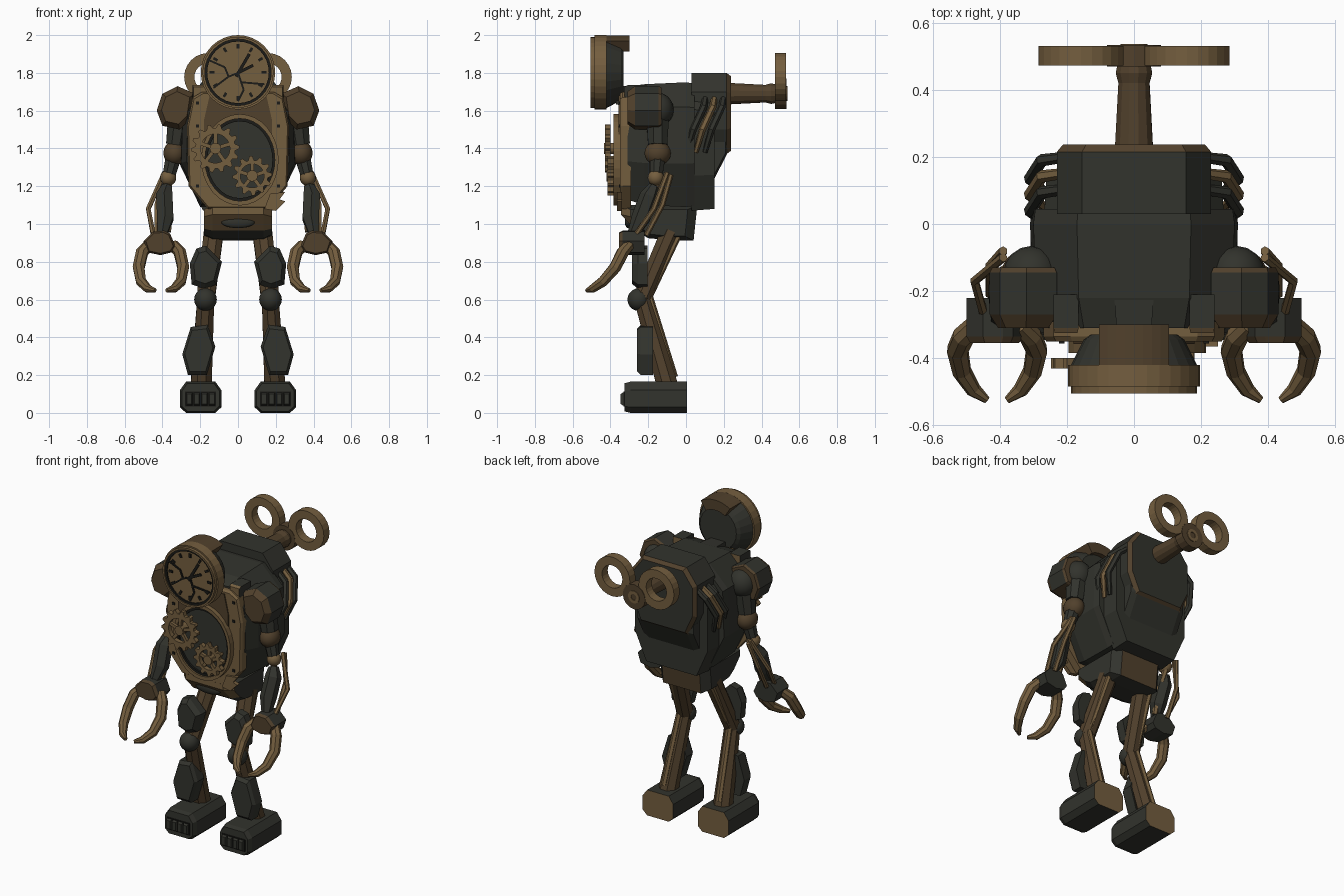
import bpy, bmesh, math
from mathutils import Vector, Matrix

if "Cube" in bpy.data.objects:
    bpy.data.objects.remove(bpy.data.objects["Cube"], do_unlink=True)


def material(name, r, g, b):
    m = bpy.data.materials.new(name)
    m.use_nodes = True
    m.diffuse_color = (r, g, b, 1)
    m.node_tree.nodes["Principled BSDF"].inputs["Base Color"].default_value = (r, g, b, 1)
    return m


PALETTE = [material("dark iron", .032, .033, .026), material("bronze", .175, .112, .049),
           material("rust brown", .082, .052, .025), material("black line", .011, .011, .009)]
IRON, BRONZE, RUST, BLACK = range(4)


def finish(name, bm, paint, smooth=False):
    """Turn a bmesh into an object; paint is a colour index or a rule (centre, normal) -> index."""
    bmesh.ops.recalc_face_normals(bm, faces=bm.faces)
    bm.normal_update()
    me = bpy.data.meshes.new(name)
    for m in PALETTE:
        me.materials.append(m)
    for f in bm.faces:
        f.smooth = smooth
        f.material_index = paint(f.calc_center_median(), f.normal) if callable(paint) else paint
    bm.to_mesh(me)
    bm.free()
    ob = bpy.data.objects.new(name, me)
    bpy.context.collection.objects.link(ob)


def add_loft(bm, rings, closed=False):
    loops = [[bm.verts.new(p) for p in ring] for ring in rings]
    n = len(loops[0])
    pairs = list(zip(loops, loops[1:])) + ([(loops[-1], loops[0])] if closed else [])
    for a, b in pairs:
        for i in range(n):
            bm.faces.new((a[i], a[(i + 1) % n], b[(i + 1) % n], b[i]))
    if not closed:
        bm.faces.new(loops[0])
        bm.faces.new(loops[-1])


def prism(name, profile, steps, paint, axis="y"):
    """Sweep a flat profile along an axis through (position, scale) steps."""
    cu = (min(p[0] for p in profile) + max(p[0] for p in profile)) / 2
    cv = (min(p[1] for p in profile) + max(p[1] for p in profile)) / 2
    rings = []
    for t, k in steps:
        flat = [(cu + (u - cu) * k, cv + (v - cv) * k) for u, v in profile]
        rings.append([(u, t, v) if axis == "y" else (t, u, v) for u, v in flat])
    bm = bmesh.new()
    add_loft(bm, rings)
    finish(name, bm, paint)


def both(half):
    return half + [(-x, z) for x, z in reversed(half)]


def flip(points, s):
    return [(p[0] * s,) + tuple(p[1:]) for p in points]


def rect(x0, x1, z0, z1):
    return [(x0, z0), (x1, z0), (x1, z1), (x0, z1)]


def circle(x, z, rx, rz, n=24):
    return [(x + rx * math.cos(math.tau * i / n), z + rz * math.sin(math.tau * i / n)) for i in range(n)]


def tube(name, path, radii, paint, n=8):
    """Sweep a polygon along a path, carrying its frame so that it does not twist."""
    pts = [Vector(p) for p in path]
    rings, side = [], Vector((1, .01, .02))
    for i, p in enumerate(pts):
        d = (pts[min(i + 1, len(pts) - 1)] - pts[max(i - 1, 0)]).normalized()
        side = (side - d * side.dot(d)).normalized()
        up = side.cross(d)
        angles = [math.tau * (k + .5) / n for k in range(n)]
        rings.append([p + radii[i] * (side * math.cos(a) + up * math.sin(a)) for a in angles])
    bm = bmesh.new()
    add_loft(bm, rings)
    finish(name, bm, paint)


def ball(name, c, size, paint):
    bm = bmesh.new()
    mat = Matrix.Translation(c) @ Matrix.Diagonal((*size, 1))
    bmesh.ops.create_uvsphere(bm, u_segments=16, v_segments=10, radius=1, matrix=mat)
    finish(name, bm, paint, True)


def annulus(name, x, z, outer, inner, y0, y1, paint, n=32, stretch=1, tooth=0):
    def loop(r, y, cut):
        ring = []
        for i in range(n):
            a, q = math.tau * i / n, r - (cut if i % 4 > 1 else 0)
            ring.append((x + q * math.cos(a), y, z + q * stretch * math.sin(a)))
        return ring
    bm = bmesh.new()
    add_loft(bm, [loop(outer, y0, tooth), loop(outer, y1, tooth), loop(inner, y1, 0), loop(inner, y0, 0)], True)
    finish(name, bm, paint)


def strokes(name, lines, y, w, paint, thick=.008):
    bm = bmesh.new()
    for x0, z0, x1, z1 in lines:
        d = Vector((x1 - x0, 0, z1 - z0)).normalized() * w / 2
        o = Vector((-d.z, 0, d.x))
        a, b = Vector((x0, y, z0)), Vector((x1, y, z1))
        quad = [a + o, b + o, b - o, a - o]
        add_loft(bm, [quad, [p + Vector((0, thick, 0)) for p in quad]])
    finish(name, bm, paint)


# Torso, back housing and pelvis
prism("torso", both([(.17, 1.75), (.30, 1.62), (.31, 1.32), (.2, 1.09)]),
      [(-.31, .88), (-.22, .97), (0, 1), (.045, .98)], IRON)
prism("torso_rear", both([(.16, 1.72), (.26, 1.6), (.26, 1.26), (.18, 1.08)]), [(.03, 1.03), (.15, 1)], IRON)
prism("back_housing", both([(.155, 1.80), (.23, 1.70), (.23, 1.5), (.17, 1.37)]),
      [(.03, 1), (.215, 1), (.237, .92)], lambda c, n: RUST if c.y > .217 and n.y < .95 else IRON)
prism("housing_base", [(.03, 1.24), (.15, 1.24), (.225, 1.385), (.225, 1.45), (.03, 1.45)],
      [(-.2, .85), (-.16, 1), (.16, 1), (.2, .85)], IRON, "x")
prism("pelvis", [(-.345, 1.1), (-.345, 1.05), (-.265, .965), (-.2, .925), (-.06, .912), (.04, .912), (.06, 1.1)],
      [(-.18, .75), (-.135, 1), (.135, 1), (.18, .75)],
      lambda c, n: BRONZE if n.y < -.3 and c.z > .96 and c.y < -.2 else RUST if n.y > .7 else IRON, "x")
ball("pelvis_inlay", (0, -.306, 1.012), (.09, .018, .034), IRON)

# Chest plate, window and clockwork
prism("chest_plate", both([(.19, 1.70), (.24, 1.67), (.27, 1.52), (.262, 1.2), (.16, 1.08)]),
      [(-.35, .97), (-.335, 1), (-.29, 1)], BRONZE)
prism("chest_panel", both([(.15, 1.68), (.18, 1.55), (.18, 1.42)]), [(-.357, 1), (-.34, 1)], RUST)
prism("torn_plate", [(.14, 1.08), (.2, 1.07), (.25, 1.12), (.22, 1.13), (.25, 1.17), (.17, 1.16)],
      [(-.365, 1), (-.34, 1)], BRONZE)
prism("window", circle(.01, 1.34, .19, .225), [(-.362, 1), (-.34, 1)], IRON)
annulus("window_frame", .01, 1.34, .205, .185, -.385, -.34, BRONZE, stretch=1.18)
annulus("window_seal", .01, 1.34, .186, .172, -.374, -.34, BLACK, stretch=1.18)
for tag, x, z, r, y, teeth in (("upper", -.12, 1.4, .128, -.43, 14), ("lower", .075, 1.255, .105, -.415, 12)):
    annulus(tag + "_gear", x, z, r, r * .6, y, y + .03, BRONZE, teeth * 4, 1, .022)
    prism(tag + "_gear_hub", circle(x, z, .03, .03, 12), [(y - .005, 1), (-.35, 1)], BRONZE)
    arms = [math.tau * k / 5 + .3 for k in range(5)]
    strokes(tag + "_gear_spokes", [(x, z, x + r * .7 * math.cos(a), z + r * .7 * math.sin(a)) for a in arms],
            y + .005, .02, BRONZE, .02)

# Clock head
HZ = 1.803
prism("neck", rect(-.06, .06, 1.62, 1.74), [(-.37, .8), (-.2, 1)], IRON)
prism("head", circle(0, HZ, .2, .2), [(-.488, .88), (-.42, .94), (-.345, .75), (-.33, .65)],
      lambda c, n: BRONZE if n.y < -.9 else IRON)
annulus("head_rim", 0, HZ, .197, .165, -.485, -.42, BRONZE)
annulus("head_lip", 0, HZ, .188, .176, -.505, -.48, BRONZE)
annulus("dial_ring", 0, HZ, .177, .163, -.497, -.48, BLACK)
arc = [math.radians(58 + 8 * i) for i in range(9)]
prism("head_cap", [(.196 * math.cos(a), HZ + .196 * math.sin(a)) for a in arc]
      + [(.13 * math.cos(a), HZ + .13 * math.sin(a)) for a in reversed(arc)],
      [(-.43, 1), (-.30, 1)], RUST)
ticks = [(math.sin(math.tau * k / 12), math.cos(math.tau * k / 12)) for k in range(12)]
strokes("dial_ticks", [(u * .125, HZ + v * .125, u * .15, HZ + v * .15) for u, v in ticks], -.495, .014, BLACK)
strokes("clock_hands", [(-.01, 1.78, .06, 1.9), (0, 1.8, .08, 1.84)], -.497, .016, BLACK)
crack = [(-.16, 1.87), (-.07, 1.83), (-.05, 1.78), (0, 1.8), (.03, 1.71), (0, 1.65)]
lines = [a + b for a, b in zip(crack, crack[1:])]
strokes("dial_cracks", lines + [(-.05, 1.78, -.13, 1.72), (.02, 1.75, .14, 1.74)], -.495, .01, BLACK)

# Winding key
tube("key_shaft", [(0, .2, 1.69), (0, .42, 1.69), (0, .45, 1.69), (0, .48, 1.69)], [.06, .048, .056, .05], RUST, 12)
prism("key_hub", circle(0, 1.69, .08, .08, 16), [(.47, 1), (.533, 1)], RUST)
annulus("key_hub_ring", 0, 1.69, .04, .02, .525, .537, BRONZE, 16)

for s, side in ((1, "left"), (-1, "right")):
    def name(part):
        return side + "_" + part

    annulus(name("key_bow"), .158 * s, 1.778, .127, .073, .472, .53, BRONZE, 24)
    strokes(name("chest_rivets"), [(.215 * s, z - .008, .215 * s, z + .008) for z in (1.64, 1.52, 1.2)],
            -.356, .016, BLACK)
    prism(name("shoulder_strap"), flip(rect(.165, .24, 1.54, 1.735), s), [(-.325, .9), (-.31, 1), (-.21, 1)],
          lambda c, n: BRONZE if abs(n.y) > .5 else IRON)

    # Side vent pipes
    for k, colour in enumerate((IRON, BRONZE, IRON)):
        d = -.048 * k
        tube(name("vent_pipe_%d" % (k + 1)), flip([(.2, .2 + d, 1.68), (.275, .19 + d, 1.62),
             (.31, .135 + d, 1.5), (.27, .1 + d, 1.38)], s), [.016, .019, .019, .013], colour, 6)

    # Shoulder and arm
    prism(name("shoulder_guard"), flip([(.23, 1.69), (.32, 1.73), (.40, 1.69), (.43, 1.6), (.40, 1.52),
          (.31, 1.50), (.25, 1.56)], s), [(-.31, .75), (-.27, 1), (-.145, 1), (-.13, .93)],
          lambda c, n: RUST if abs(n.y) > .3 or n.z < -.5 else IRON)
    ball(name("shoulder_ball"), (.305 * s, -.15, 1.605), (.085, .085, .09), IRON)
    tube(name("upper_arm"), flip([(.31, -.15, 1.57), (.33, -.15, 1.42)], s), [.065, .055], IRON)
    ball(name("arm_ball"), (.335 * s, -.15, 1.375), (.06, .07, .065), RUST)
    tube(name("arm_link"), flip([(.34, -.15, 1.36), (.37, -.16, 1.24)], s), [.045, .035], IRON)
    ball(name("elbow_ball"), (.37 * s, -.16, 1.245), (.043, .043, .043), BRONZE)
    tube(name("forearm"), flip([(.375, -.17, 1.2), (.39, -.195, 1.15), (.385, -.24, 1.03), (.40, -.28, .95)], s),
         [.03, .05, .05, .03], IRON, 6)
    for part, pts, r in (("outer_rod", [(.39, -.1, 1.27), (.475, -.17, 1.08), (.45, -.26, .95)], .014),
                         ("inner_rod", [(.37, -.13, 1.26), (.36, -.2, 1.1), (.37, -.25, .96)], .018),
                         ("rear_rod", [(.39, -.08, 1.26), (.43, -.125, 1.1), (.43, -.21, .94)], .014)):
        tube(name(part), flip(pts, s), [r] * 3, BRONZE, 6)

    # Hand and pincers
    prism(name("hand"), flip([(.33, .88), (.36, .95), (.39, .965), (.45, .96), (.50, .91), (.48, .85), (.41, .835),
          (.35, .85)], s), [(-.355, .85), (-.335, 1), (-.22, 1)], lambda c, n: RUST if n.y < -.3 else IRON)
    for part, q in (("outer_claw", 1), ("inner_claw", -1)):
        pts = [(.408 + q * dx, y, z) for dx, y, z in ((.065, -.3, .89), (.1, -.335, .85), (.118, -.375, .77),
               (.105, -.44, .695), (.07, -.495, .658), (.03, -.525, .648))]
        tube(name(part), flip(pts, s), [.03, .034, .033, .029, .023, .011], BRONZE)

    # Leg
    tube(name("thigh"), flip([(.12, -.05, 1.03), (.17, -.23, .61)], s), [.057, .052], RUST)
    tube(name("thigh_rod"), flip([(.15, -.01, 1.0), (.18, -.19, .62)], s), [.016, .016], BRONZE, 6)
    prism(name("thigh_guard"), flip([(.17, .885), (.085, .80), (.115, .68), (.175, .655), (.245, .68), (.255, .79),
          (.22, .87)], s), [(-.285, .75), (-.255, 1), (-.205, 1)], IRON)
    ball(name("knee_ball"), (.172 * s, -.25, .6), (.06, .06, .06), IRON)
    tube(name("shin"), flip([(.17, -.235, .62), (.195, -.1, .15)], s), [.048, .06], RUST)
    tube(name("shin_rod"), flip([(.18, -.2, .64), (.2, -.06, .19)], s), [.018, .018], BRONZE, 6)
    prism(name("shin_guard"), flip([(.25, .455), (.16, .465), (.12, .35), (.165, .20), (.265, .2), (.295, .31)], s),
          [(-.26, .85), (-.24, 1), (-.175, 1)], IRON)

    # Foot and toes
    prism(name("foot"), flip([(.12, 0), (.275, 0), (.308, .03), (.308, .12), (.275, .165), (.12, .165), (.088, .12),
          (.088, .03)], s), [(-.325, .9), (-.295, 1), (.005, 1)], lambda c, n: BRONZE if n.y > .9 else IRON)
    prism(name("toe_recess"), flip(rect(.116, .28, .035, .112), s), [(-.331, 1), (-.322, 1)], BLACK)
    for k in range(4):
        x = .138 + .04 * k
        prism(name("toe_%d" % (k + 1)), flip(rect(x - .016, x + .016, .04, .107), s),
              [(-.346, .8), (-.335, 1), (-.32, 1)], IRON)
